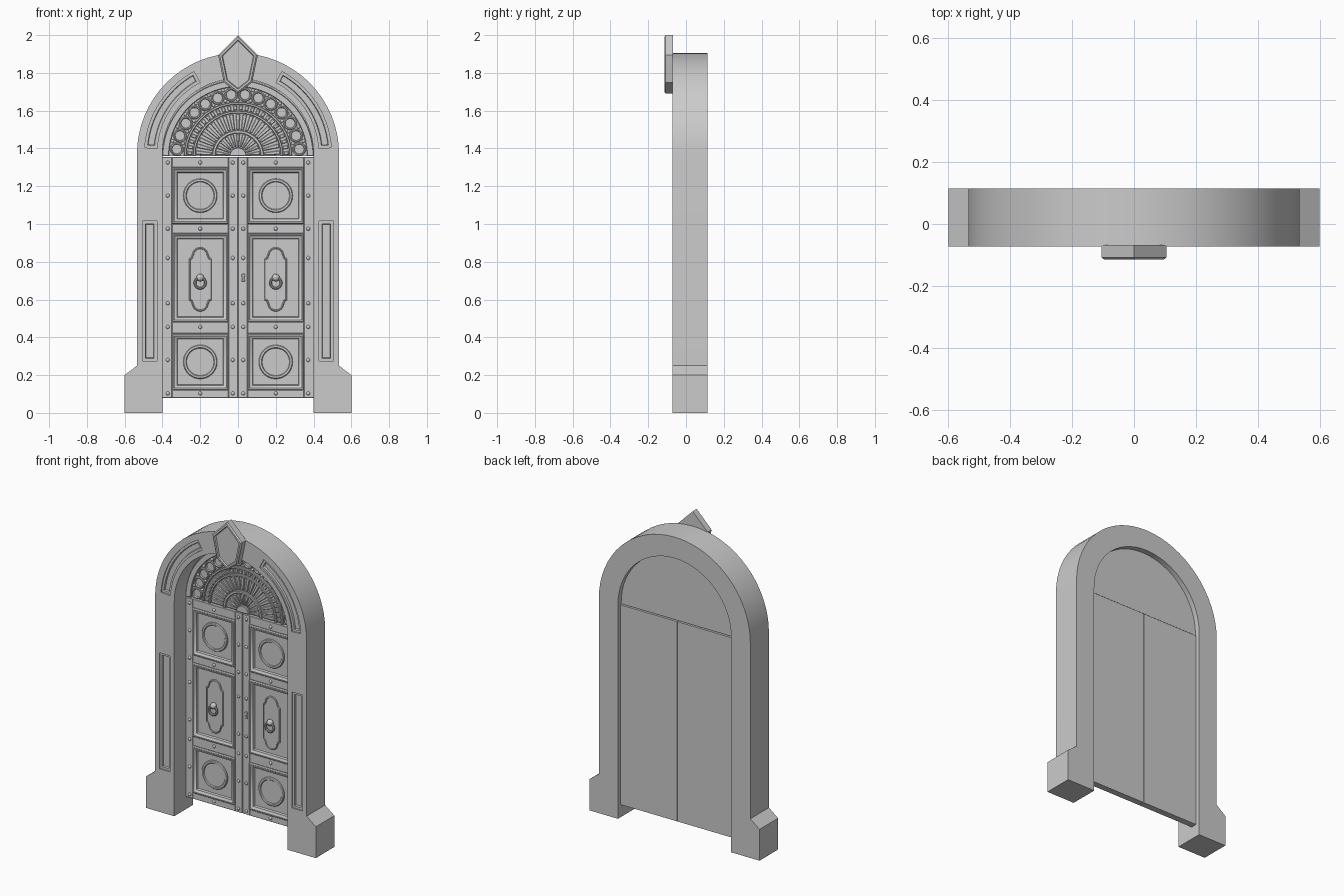
import bpy, bmesh
from math import sin, cos, pi, radians
from mathutils import Vector, Matrix

if "Cube" in bpy.data.objects:
    bpy.data.objects.remove(bpy.data.objects["Cube"])

AZ = 1.37      # centre height of the arch
FZ = 1.36      # centre height of the fanlight


def arc(cx, cz, r, a0, a1, n):
    return [(cx + r * cos(radians(a0 + (a1 - a0) * i / n)),
             cz + r * sin(radians(a0 + (a1 - a0) * i / n))) for i in range(n + 1)]


def rect(x0, x1, z0, z1):
    return [(x0, z0), (x1, z0), (x1, z1), (x0, z1)]


def circle(cx, cz, r, n):
    return arc(cx, cz, r, 0, 360, n)[:-1]


def band(cz, r0, r1, a0, a1, n):
    return arc(0, cz, r1, a0, a1, n) + arc(0, cz, r0, a1, a0, n)


def flip(pts):
    return [(-x, z) for x, z in pts]


def inset(pts, d):
    """Move a closed outline inwards by d with mitred corners."""
    p = [Vector(q) for q in pts]
    area = sum(p[i - 1].x * p[i].y - p[i].x * p[i - 1].y for i in range(len(p)))
    s = 1 if area > 0 else -1
    out = []
    for i in range(len(p)):
        e1 = (p[i] - p[i - 1]).normalized()
        e2 = (p[(i + 1) % len(p)] - p[i]).normalized()
        n1, n2 = Vector((-e1.y, e1.x)) * s, Vector((-e2.y, e2.x)) * s
        out.append(p[i] + (n1 + n2) * d / max(0.3, 1 + n1.dot(n2)))
    return out


def finish(name, bm, mirror=False):
    bmesh.ops.recalc_face_normals(bm, faces=bm.faces[:])
    me = bpy.data.meshes.new(name)
    bm.to_mesh(me)
    bm.free()
    ob = bpy.data.objects.new(name, me)
    bpy.context.collection.objects.link(ob)
    if mirror:
        ob.modifiers.new("Mirror", 'MIRROR').use_mirror_merge = False
    smooth(ob)
    return ob


def smooth(ob):
    bpy.ops.object.select_all(action='DESELECT')
    ob.select_set(True)
    bpy.context.view_layer.objects.active = ob
    bpy.ops.object.shade_smooth_by_angle(angle=radians(30))


def relief(name, outlines, profile, mirror=False):
    """Closed solids: each outline is stepped through (inset, y) pairs."""
    bm = bmesh.new()
    for pts in outlines:
        rings = [[bm.verts.new((x, y, z)) for x, z in (inset(pts, d) if d else pts)]
                 for d, y in profile]
        n = len(pts)
        for a, b in zip(rings, rings[1:]):
            for i in range(n):
                j = (i + 1) % n
                bm.faces.new((a[i], a[j], b[j], b[i]))
        bm.faces.new(rings[0])
        bm.faces.new(rings[-1])
    return finish(name, bm, mirror)


def balls(name, centres, r, mirror=False, flat=0.8):
    bm = bmesh.new()
    for c in centres:
        bmesh.ops.create_uvsphere(bm, u_segments=12, v_segments=8, radius=r,
                                  matrix=Matrix.Translation(c) @ Matrix.Diagonal((1, flat, 1, 1)))
    return finish(name, bm, mirror)


# Arched stone frame with foot blocks
frame = relief("arch_frame", [
    [(.4, 0), (.6, 0), (.6, .2), (.535, .25)] + arc(0, AZ, .535, 0, 180, 32)
    + [(-.535, .25), (-.6, .2), (-.6, 0), (-.4, 0)] + arc(0, AZ, .4, 180, 0, 32)],
    [(0, .115), (0, -.072)])

# Stepped recesses in the jambs and the arch
jamb = rect(.43, .505, .275, 1.015)
curved = band(AZ, .43, .495, 4, 62, 14)
cutter = relief("recess_cutter", [jamb, flip(jamb), curved, flip(curved)],
                [(0, -.09), (0, -.064), (.014, -.064), (.017, -.053)])
cutter.hide_render = True
mod = frame.modifiers.new("Recesses", 'BOOLEAN')
mod.operation, mod.solver, mod.object = 'DIFFERENCE', 'EXACT', cutter
smooth(frame)
bpy.ops.object.modifier_apply(modifier="Recesses")
bpy.data.objects.remove(cutter)
smooth(frame)

# Keystone
relief("keystone", [[(0, 2), (-.105, 1.895), (-.075, 1.75), (0, 1.69), (.075, 1.75), (.105, 1.895)]],
       [(0, -.068), (0, -.108), (.008, -.115), (.018, -.115), (.022, -.106)])

# Door leaves: backing, stiles and rails
relief("door_leaf", [rect(.001, .402, .08, 1.355)], [(0, .088), (0, .06)], True)
relief("stiles_and_rails", [rect(.001, .05, .08, 1.355), rect(.35, .402, .08, 1.355)]
       + [rect(.05, .35, a, b) for a, b in ((.08, .12), (.42, .48), (.95, 1.0), (1.3, 1.355))],
       [(0, .065), (0, .047), (.002, .045)], True)

# Moulded panels
relief("door_panels", [rect(.05, .35, a, b) for a, b in ((.12, .42), (.48, .95), (1.0, 1.3))],
       [(0, .062), (0, .042), (.005, .036), (.012, .036), (.018, .042), (.026, .045), (.03, .056)],
       True)

# Round rosettes and the shaped knocker plate
relief("rosettes", [circle(.2, z, .09, 48) for z in (.27, 1.15)],
       [(0, .058), (0, .05), (.004, .045), (.009, .044), (.014, .045), (.018, .05)], True)
quarter = [(.06, .11), (.05, .115), (.045, .127)] + arc(0, .127, .043, 8, 90, 8)
top = quarter + [(-x, z) for x, z in quarter[-2::-1]]
plate = [(.2 + x, .707 + z) for x, z in top + [(-x, -z) for x, z in top]]
relief("knocker_plate", [plate], [(0, .058), (0, .05), (.003, .046), (.007, .046), (.009, .049)], True)

# Knockers: boss and ring
balls("knocker_boss", [(.2, .038, .716)], .02, True, 0.9)
bm = bmesh.new()
N, M = 24, 10
ring = [[bm.verts.new((.2 + (.028 + .007 * cos(2 * pi * j / M)) * cos(2 * pi * i / N),
                       .034 + .007 * sin(2 * pi * j / M),
                       .688 + (.028 + .007 * cos(2 * pi * j / M)) * sin(2 * pi * i / N)))
         for j in range(M)] for i in range(N)]
for i in range(N):
    for j in range(M):
        bm.faces.new((ring[i - 1][j - 1], ring[i][j - 1], ring[i][j], ring[i - 1][j]))
finish("knocker_ring", bm, True)

# Keyhole plate on one leaf
relief("keyhole", [arc(.028, .728, .01, -60, 240, 14) + [(.019, .695), (.037, .695)]],
       [(0, .05), (0, .042), (.002, .04)])

# Studs along stiles and rails
rows = (.103, .28, .455, .58, .82, .975, 1.15, 1.325)
studs = [(x, .044, z) for z in rows for x in (.028, .372)]
studs += [(.2, .044, z) for z in (.103, .455, .975, 1.325)]
balls("studs", studs, .01, True)

# Fanlight: half-round panel with concentric bands
relief("fanlight_panel", [arc(0, FZ, .408, 0, 180, 32)], [(0, .082), (0, .056)])
relief("fanlight_bands", [band(FZ, a, b, 0, 180, 40) for a, b in
                          ((.365, .4), (.272, .286), (.226, .24), (.12, .137))]
       + [arc(0, FZ, .045, 0, 180, 16)],
       [(0, .06), (0, .046), (.003, .043)])


# Fanlight ornaments: spokes, dentils, circles and beads
def spokes(r0, r1, n, fill):
    step = 180 / n
    return [band(FZ, r0, r1, (i + .5 - fill / 2) * step, (i + .5 + fill / 2) * step, 2)
            for i in range(n)]


relief("fanlight_spokes", spokes(.14, .224, 19, .6) + spokes(.05, .118, 11, .6) + spokes(.243, .269, 26, .6),
       [(0, .06), (0, .05), (.003, .046)])
mid = [radians((i + .5) * 180 / 14) for i in range(14)]
relief("fanlight_circles", [circle(.326 * cos(a), FZ + .326 * sin(a), .036, 20) for a in mid],
       [(0, .06), (0, .049), (.003, .045), (.008, .045), (.011, .053)])
balls("fanlight_beads", [(r * cos(a), .055, FZ + r * sin(a)) for r in (.298, .356)
                         for a in [radians(i * 180 / 14) for i in range(1, 14)]], .009)
